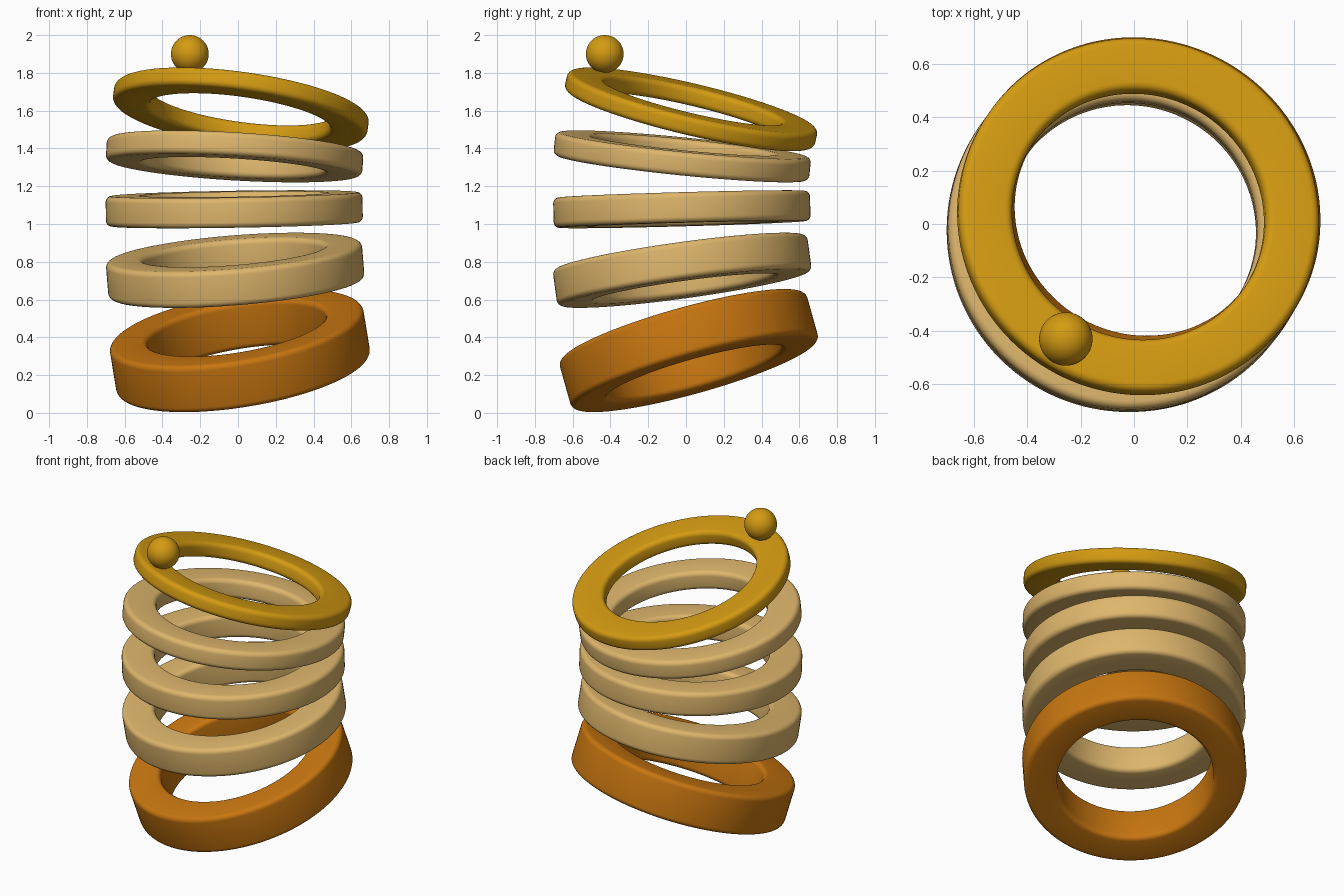
import bpy, bmesh, math
from mathutils import Vector, Matrix

default_cube = bpy.data.objects.get("Cube")
if default_cube:
    bpy.data.objects.remove(default_cube, do_unlink=True)

OUTER, INNER, ROUND = 0.68, 0.478, 0.03
LEAN = math.radians(59.5)   # compass direction shared by every ring's tilt


def make_material(name, rgb):
    mat = bpy.data.materials.new(name)
    mat.use_nodes = True
    color = (*rgb, 1.0)
    mat.diffuse_color = color
    mat.node_tree.nodes["Principled BSDF"].inputs["Base Color"].default_value = color
    return mat


orange = make_material("burnt orange", (0.578, 0.181, 0.005))
tan = make_material("tan", (0.730, 0.468, 0.150))
gold = make_material("gold", (0.658, 0.328, 0.006))


def finish(name, bm, mat):
    mesh = bpy.data.meshes.new(name)
    bm.to_mesh(mesh)
    bm.free()
    mesh.materials.append(mat)
    mesh.shade_smooth()
    obj = bpy.data.objects.new(name, mesh)
    bpy.context.collection.objects.link(obj)
    return obj


def rounded_section(height, steps=5):
    """Rounded rectangle in the xz plane, corner by corner."""
    hi = height / 2 - ROUND
    corners = [(OUTER - ROUND, hi), (INNER + ROUND, hi),
               (INNER + ROUND, -hi), (OUTER - ROUND, -hi)]
    points = []
    for quarter, (x, z) in enumerate(corners):
        for i in range(steps + 1):
            a = (quarter + i / steps) * math.pi / 2
            points.append((x + ROUND * math.cos(a), 0, z + ROUND * math.sin(a)))
    return points


def ring(name, center, height, slope, mat):
    """Lathe a rounded section, then tilt it uphill along LEAN."""
    bm = bmesh.new()
    verts = [bm.verts.new(p) for p in rounded_section(height)]
    edges = [bm.edges.new((v, verts[i - 1])) for i, v in enumerate(verts)]
    bmesh.ops.spin(bm, geom=verts + edges, cent=(0, 0, 0), axis=(0, 0, 1),
                   angle=2 * math.pi, steps=128)
    bmesh.ops.remove_doubles(bm, verts=bm.verts, dist=0.0005)
    bmesh.ops.recalc_face_normals(bm, faces=bm.faces)
    obj = finish(name, bm, mat)
    normal = Vector((-slope * math.cos(LEAN), -slope * math.sin(LEAN), 1))
    turn = Vector((0, 0, 1)).rotation_difference(normal)
    obj.matrix_world = Matrix.Translation(center) @ turn.to_matrix().to_4x4()
    return obj


# Stack of floating rings, each thinner and leaning further back
ring("bottom_ring", (0.01, 0.015, 0.33), 0.26, 0.325, orange)
ring("lower_ring", (-0.015, -0.02, 0.755), 0.195, 0.16, tan)
ring("middle_ring", (-0.02, -0.022, 1.078), 0.16, 0.032, tan)
ring("upper_ring", (-0.018, -0.02, 1.358), 0.125, -0.117, tan)
ring("top_ring", (0.015, 0.027, 1.607), 0.1, -0.275, gold)

# Ball resting on the high side of the top ring
ball_mesh = bmesh.new()
bmesh.ops.create_uvsphere(ball_mesh, u_segments=48, v_segments=24, radius=0.1)
ball = finish("ball", ball_mesh, gold)
ball.location = (-0.255, -0.43, 1.9)
